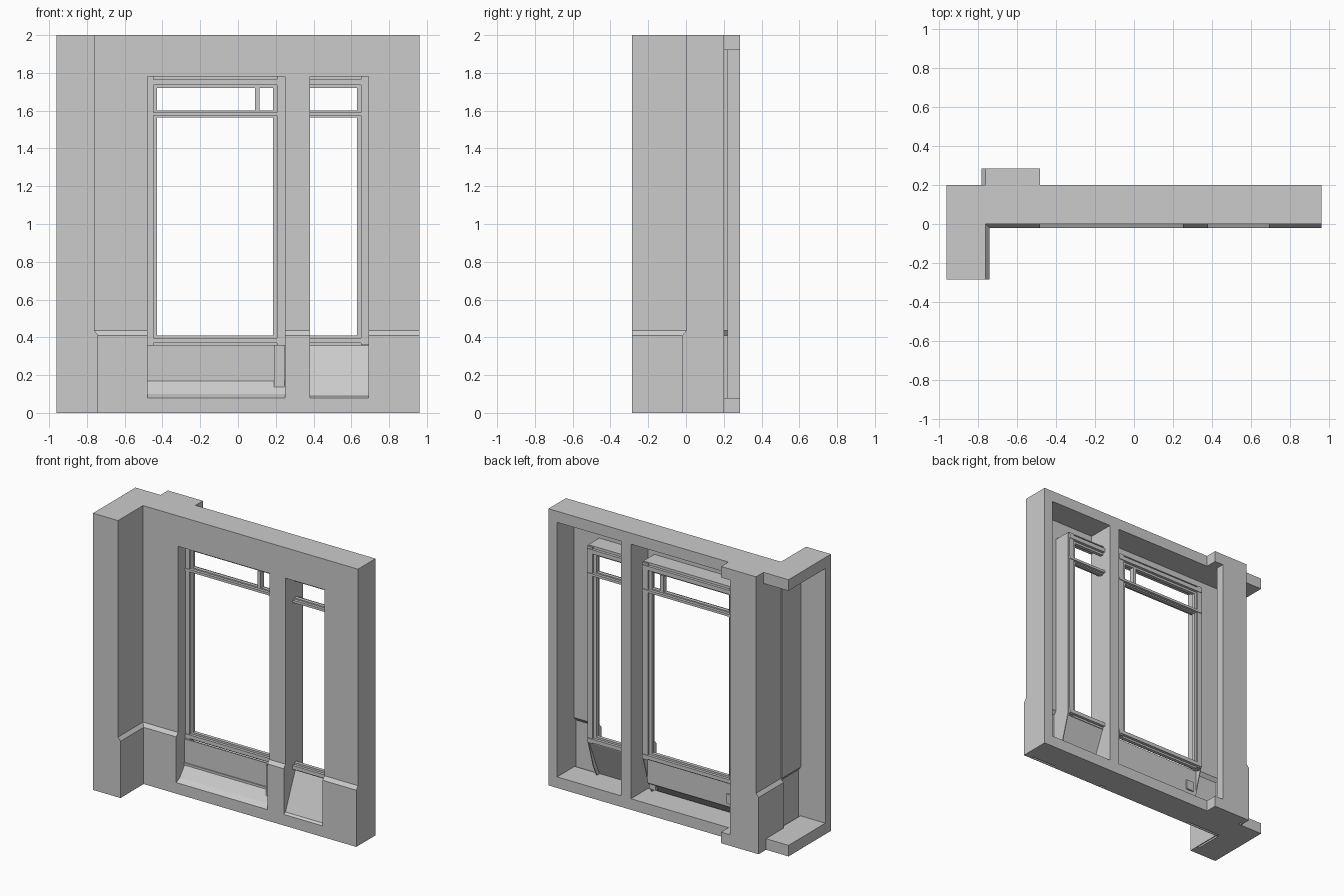
import bpy, bmesh
from mathutils import Vector

if "Cube" in bpy.data.objects:
    bpy.data.objects.remove(bpy.data.objects["Cube"])

T = 0.006                     # sheet thickness
H, RAIL = 2.0, 0.08
END = 0.285                   # half depth of the whole piece


def mesh_object(name, bm):
    bmesh.ops.recalc_face_normals(bm, faces=bm.faces)
    me = bpy.data.meshes.new(name)
    bm.to_mesh(me)
    bm.free()
    ob = bpy.data.objects.new(name, me)
    bpy.context.collection.objects.link(ob)
    return ob


def add_prism(bm, pts, vec):
    face = bm.faces.new([bm.verts.new(p) for p in pts])
    res = bmesh.ops.extrude_face_region(bm, geom=[face], use_keep_orig=True)
    moved = [g for g in res["geom"] if isinstance(g, bmesh.types.BMVert)]
    bmesh.ops.translate(bm, verts=moved, vec=Vector(vec))


def prism(name, pts, vec):
    bm = bmesh.new()
    add_prism(bm, pts, vec)
    return mesh_object(name, bm)


def boxes(name, *specs):
    """Each spec is (x0, x1, y0, y1, z0, z1)."""
    bm = bmesh.new()
    for x0, x1, y0, y1, z0, z1 in specs:
        add_prism(bm, [(x0, y0, z0), (x1, y0, z0), (x1, y1, z0), (x0, y1, z0)], (0, 0, z1 - z0))
    return mesh_object(name, bm)


def flare_profile(face, out, back=None, z0=0.0):
    """Wall section (offset, z) with a stepped-out base; thin sheet if no back is given."""
    foot = face + 0.02 * out
    front = [(foot, z0), (foot, 0.41), (face, 0.435), (face, H)]
    if back is None:
        return front + [(p - T * out, z) for p, z in reversed(front)]
    return front + [(back, H), (back, z0)]


def wall_x(name, x0, x1, back=None):
    prism(name, [(x0, y, z) for y, z in flare_profile(0.0, -1, back)], (x1 - x0, 0, 0))


def wall_y(name, y0, y1, out, back=None):
    prism(name, [(x, y0, z) for x, z in flare_profile(-0.76, out, back)], (0, y1 - y0, 0))


# Top and bottom rails of the wall, the front wing and the rear return
for label, z0, z1 in (("bottom", 0, RAIL), ("top", H - RAIL, H)):
    boxes(label + "_rail",
          (-0.96, 0.96, 0, 0.2, z0, z1),
          (-0.96, -0.76, -END, 0, z0, z1),
          (-0.76, -0.48, 0.2, END, z0, z1))

# Upright studs at the free ends and between the windows
wall_x("right_end_stud", 0.89, 0.96, 0.2)
wall_x("middle_stud", 0.30, 0.38, 0.2)
wall_y("wing_end_post", -END, -0.22, 1, -0.96)
wall_y("rear_return_post", 0.22, END, -1, -0.55)

# Skins with the stepped-out base
wall_x("wall_skin_left", -0.76, -0.48)
wall_x("wall_skin_right", 0.69, 0.89)
wall_x("pier_skin", 0.25, 0.30)
wall_y("wing_skin", -0.22, 0, 1)
wall_y("rear_return_skin", 0, 0.22, -1)
for label, x0, x1 in (("main", -0.48, 0.25), ("side", 0.38, 0.69)):
    boxes(label + "_header_skin", (x0, x1, 0, T, 1.78, H))
    boxes(label + "_base_skin", (x0, x1, -0.02, 0, 0, RAIL))

# Reveals lining the openings
D = 0.13


def side_reveal(name, x, dx):
    pts = [(-0.02, RAIL), (-0.02, 0.41), (0, 0.435), (0, 1.78), (D, 1.78), (D, 0.36), (0.07, 0.16), (0.03, RAIL)]
    prism(name, [(x, y, z) for y, z in pts], (dx, 0, 0))


side_reveal("main_left_reveal", -0.48, -T)
side_reveal("main_right_reveal", 0.25, T)
side_reveal("side_right_reveal", 0.69, T)
boxes("main_head_reveal", (-0.48, 0.25, 0, D, 1.78, 1.78 + T))
boxes("side_head_reveal", (0.38, 0.69, 0, D, 1.78, 1.78 + T))


# Window frames: every bar is a wide back strip plus narrower moulded steps
def upright(name, x0, x1, z0, z1, side):
    step = (x1 - x0) * 0.35
    a, b = (x0, x1 - step) if side < 0 else (x0 + step, x1)
    boxes(name, (x0, x1, 0.10, 0.125, z0, z1), (a, b, 0.085, 0.10, z0, z1),
          (a, b, 0.125, 0.14, z0, z1))


def rail(name, x0, x1, z0, z1):
    q = (z1 - z0) * 0.25
    boxes(name, (x0, x1, 0.10, 0.125, z0, z1), (x0, x1, 0.08, 0.10, z0 + q, z1 - q),
          (x0, x1, 0.125, 0.145, z0 + q, z1 - q))


upright("main_left_jamb", -0.48, -0.43, 0.36, 1.78, -1)
upright("main_right_jamb", 0.185, 0.25, 0.36, 1.78, 1)
upright("side_right_jamb", 0.63, 0.69, 0.36, 1.78, 1)
boxes("transom_mullion", (0.09, 0.115, 0.095, 0.13, 1.60, 1.72))
for label, x0, x1 in (("main", -0.48, 0.25), ("side", 0.38, 0.69)):
    rail(label + "_head", x0, x1, 1.72, 1.78)
    rail(label + "_transom", x0, x1, 1.565, 1.60)
    rail(label + "_sill_rail", x0, x1, 0.355, 0.41)

# Sloped sills, apron panel and the short post beside it


def sill(name, x0, x1, line):
    pts = line + [(y + T, z - T) for y, z in reversed(line)]
    prism(name, [(x0, y, z) for y, z in pts], (x1 - x0, 0, 0))


sill("main_sill", -0.48, 0.25, [(-0.02, RAIL), (0.02, 0.10), (0.075, 0.17)])
sill("side_sill", 0.38, 0.69, [(-0.02, RAIL), (0.0, 0.09), (0.115, 0.36)])
boxes("apron_panel", (-0.48, 0.25, 0.075, 0.085, 0.165, 0.36),
      (-0.48, 0.185, 0.068, 0.075, 0.175, 0.19))
boxes("apron_post", (0.19, 0.245, 0.05, 0.075, 0.12, 0.36))
boxes("rear_vent", (-0.45, -0.39, 0.085, 0.095, 0.19, 0.26))
